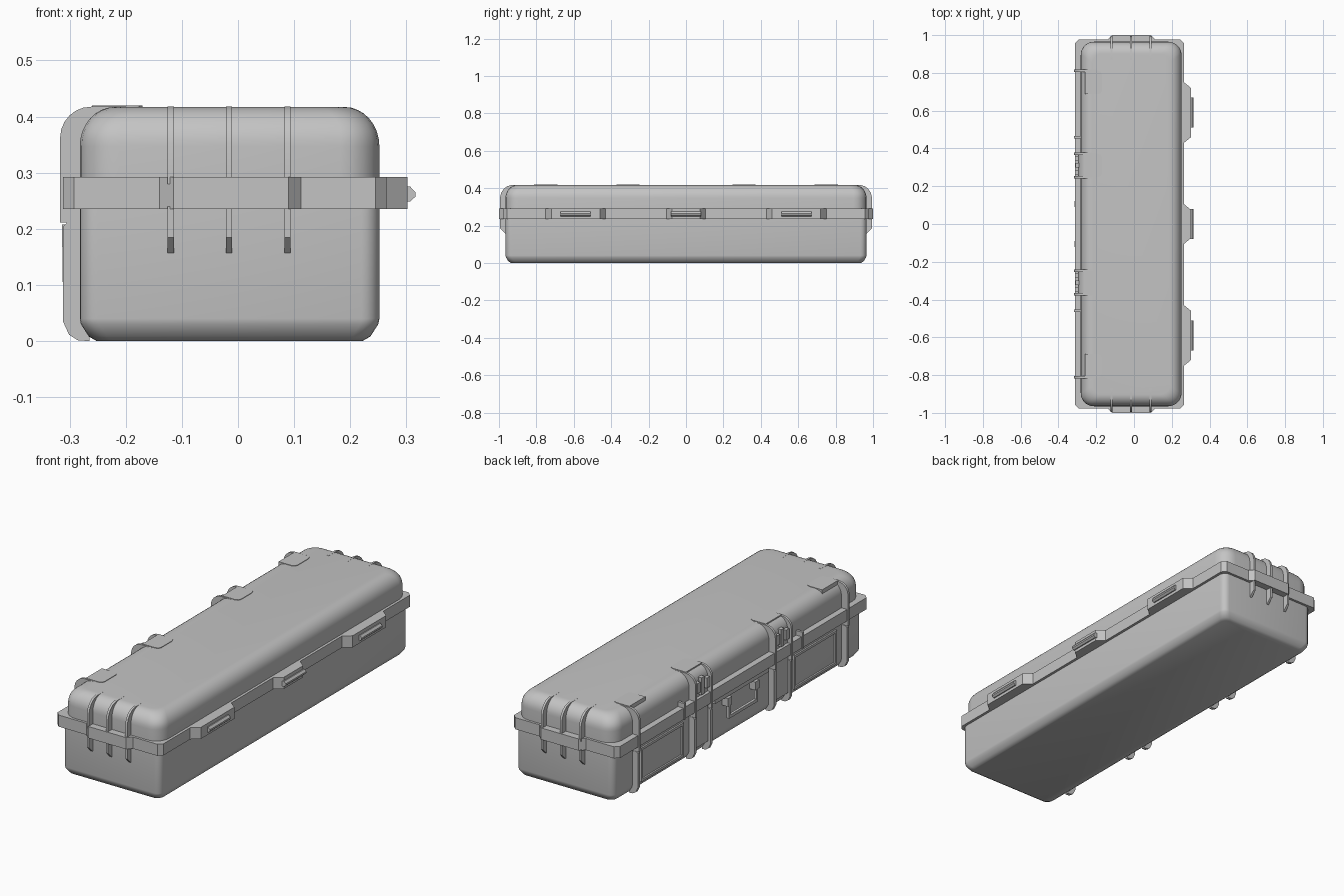
import bpy, bmesh, math

cube = bpy.data.objects.get("Cube")
if cube:
    bpy.data.objects.remove(cube, do_unlink=True)

grey = bpy.data.materials.new("case_grey")
grey.use_nodes = True
GREY = (0.55, 0.55, 0.55, 1)
grey.diffuse_color = GREY
for node in grey.node_tree.nodes:
    if node.type == 'BSDF_PRINCIPLED':
        node.inputs["Base Color"].default_value = GREY


def finish(name, bm):
    bmesh.ops.recalc_face_normals(bm, faces=bm.faces)
    me = bpy.data.meshes.new(name)
    bm.to_mesh(me)
    bm.free()
    me.materials.append(grey)
    me.shade_smooth()
    me.set_sharp_from_angle(angle=math.radians(32))
    ob = bpy.data.objects.new(name, me)
    bpy.context.collection.objects.link(ob)
    return ob


def loft(name, rings):
    """Bridge equal-length rings of points and cap both ends."""
    bm = bmesh.new()
    rows = [[bm.verts.new(p) for p in ring] for ring in rings]
    n = len(rows[0])
    for a, b in zip(rows, rows[1:]):
        for i in range(n):
            j = (i + 1) % n
            bm.faces.new((a[i], a[j], b[j], b[i]))
    bm.faces.new(rows[0])
    bm.faces.new(rows[-1])
    return finish(name, bm)


def prism(name, pts, axis, a, b):
    """Extrude a 2D profile along an axis; the profile uses the other two."""
    def place(p, t):
        v = list(p)
        v.insert("xyz".index(axis), t)
        return v
    return loft(name, [[place(p, t) for p in pts] for t in (a, b)])


def box(name, x, y, z):
    return prism(name, [(x[0], y[0]), (x[1], y[0]), (x[1], y[1]), (x[0], y[1])], "z", *z)


def rounded(x0, x1, hy, r, z, inset=0.0, n=5):
    """Rounded rectangle ring."""
    x0, x1, hy = x0 + inset, x1 - inset, hy - inset
    ring = []
    for k, (cx, cy) in enumerate([(x1 - r, hy - r), (x0 + r, hy - r),
                                  (x0 + r, r - hy), (x1 - r, r - hy)]):
        for i in range(n + 1):
            t = math.pi / 2 * (k + i / n)
            ring.append((cx + r * math.cos(t), cy + r * math.sin(t), z))
    return ring


X0, X1 = -0.282, 0.252

# Lower tub with a bevelled floor edge
loft("case_base", [rounded(X0, X1, 0.965, 0.032, z, i) for z, i in
                   [(0, 0.03), (0.008, 0.016), (0.03, 0.002), (0.04, 0), (0.24, 0)]])

# Domed lid with rounded shoulders
rings = [rounded(X0, X1, 0.965, 0.07, 0.285)]
for i in range(9):
    t = math.pi / 2 * i / 8
    rings.append(rounded(X0, X1, 0.965, 0.07 - 0.02 * i / 8, 0.347 + 0.07 * math.sin(t),
                         0.062 * (1 - math.cos(t))))
loft("case_lid", rings)

# Rim band with end bulges and hinge bulges
RX0, RX1, RY, C = -0.312, 0.265, 0.977, 0.02
rim = [(RX0 + C, -RY), (-0.14, -RY), (-0.115, -1), (0.09, -1), (0.112, -RY), (RX1 - C, -RY),
       (RX1, C - RY)]
hinges = [(-0.75, -0.43), (-0.105, 0.105), (0.43, 0.75)]
for a, b in hinges:
    rim += [(RX1, a), (0.302, a + 0.03), (0.302, b - 0.03), (RX1, b)]
rim += [(RX1, RY - C), (RX1 - C, RY), (0.112, RY), (0.09, 1), (-0.115, 1), (-0.14, RY),
        (RX0 + C, RY), (RX0, RY - C), (RX0, C - RY)]
prism("rim_band", rim, "z", 0.235, 0.292)

# Hinge pins on the bulges
pin = [(0.29, 0.249), (0.307, 0.249), (0.316, 0.257), (0.316, 0.265), (0.307, 0.275), (0.29, 0.275)]
for a, b in hinges:
    c = (a + b) / 2
    prism("hinge_pin", pin, "y", c - 0.08, c + 0.08)

# Stiffening ribs on both ends
end_upper = [(0.87, 0.28), (0.994, 0.28), (0.994, 0.352), (0.988, 0.376), (0.975, 0.396),
             (0.955, 0.411), (0.93, 0.4175), (0.87, 0.4175)]
end_lower = [(0.95, 0.24), (0.994, 0.24), (0.994, 0.184), (0.967, 0.157), (0.95, 0.157)]
for s in (-1, 1):
    for cx in (-0.12, -0.016, 0.088):
        for label, prof in (("upper", end_upper), ("lower", end_lower)):
            prism("end_rib_" + label, [(s * y, z) for y, z in prof], "x", cx - 0.0055, cx + 0.0055)


def lid_hook(out, low):
    """Profile wrapping from the lid top down the latch side."""
    pts = [(-0.2, low), (out, low)]
    r = 0.055
    for i in range(7):
        t = math.pi / 2 * i / 6
        pts.append((out + r * (1 - math.cos(t)), 0.4175 - r + r * math.sin(t)))
    return pts + [(-0.2, 0.4175)]


base_rib = [(-0.265, 0), (-0.285, 0.001), (-0.301, 0.011), (-0.312, 0.035), (-0.312, 0.203),
            (-0.305, 0.211), (-0.265, 0.211)]


def top_pad(s, y0, y1):
    """Thin round-cornered pad lying on the lid."""
    c = 0.02
    pts = [(-0.26, y0), (-0.17 - c, y0), (-0.176, y0 + 0.006), (-0.17, y0 + c),
           (-0.17, y1 - c), (-0.176, y1 - 0.006), (-0.17 - c, y1), (-0.26, y1)]
    prism("lid_pad", [(x, s * y) for x, y in pts], "z", 0.4, 0.4195)


# Latch side, mirrored front to back
for s in (-1, 1):
    for y in (0.812, 0.372, 0.248):
        prism("lid_rib", lid_hook(-0.317, 0.211), "y", s * (y - 0.006), s * (y + 0.006))
        prism("base_rib", base_rib, "y", s * (y - 0.008), s * (y + 0.008))
    top_pad(s, 0.687, 0.812)
    top_pad(s, 0.248, 0.372)
    # Latch strap, lever and clasp bars
    prism("latch_strap", lid_hook(-0.296, 0.2), "y", s * 0.25, s * 0.37)
    box("latch_lever", (-0.303, -0.27), sorted((s * 0.262, s * 0.358)), (0.05, 0.232))
    box("latch_clasp", (-0.309, -0.27), sorted((s * 0.298, s * 0.322)), (0.3, 0.385))
    for y in (0.272, 0.345):
        box("latch_bar", (-0.312, -0.27), sorted((s * (y - 0.012), s * (y + 0.012))), (0.32, 0.37))
    # Side panel with a raised frame
    lo, hi = 0.43, 0.76
    for z in (0.035, 0.19):
        box("panel_frame_rail", (-0.29, -0.27), sorted((s * lo, s * hi)), (z, z + 0.012))
    for y in (lo, hi - 0.012):
        box("panel_frame_post", (-0.29, -0.27), sorted((s * y, s * (y + 0.012))), (0.035, 0.2))
    # Small stop tab above the rim
    box("stop_tab", (-0.317, -0.27), sorted((s * 0.453, s * 0.465)), (0.235, 0.315))
    # Handle arms and mounts
    box("handle_arm", (-0.313, -0.3), sorted((s * 0.1, s * 0.112)), (0.105, 0.2))
    box("handle_mount", (-0.314, -0.27), sorted((s * 0.09, s * 0.122)), (0.168, 0.208))

# Handle grip and ledge above it
box("handle_grip", (-0.313, -0.3), (-0.112, 0.112), (0.105, 0.12))
box("handle_ledge", (-0.305, -0.27), (-0.21, 0.21), (0.212, 0.24))
